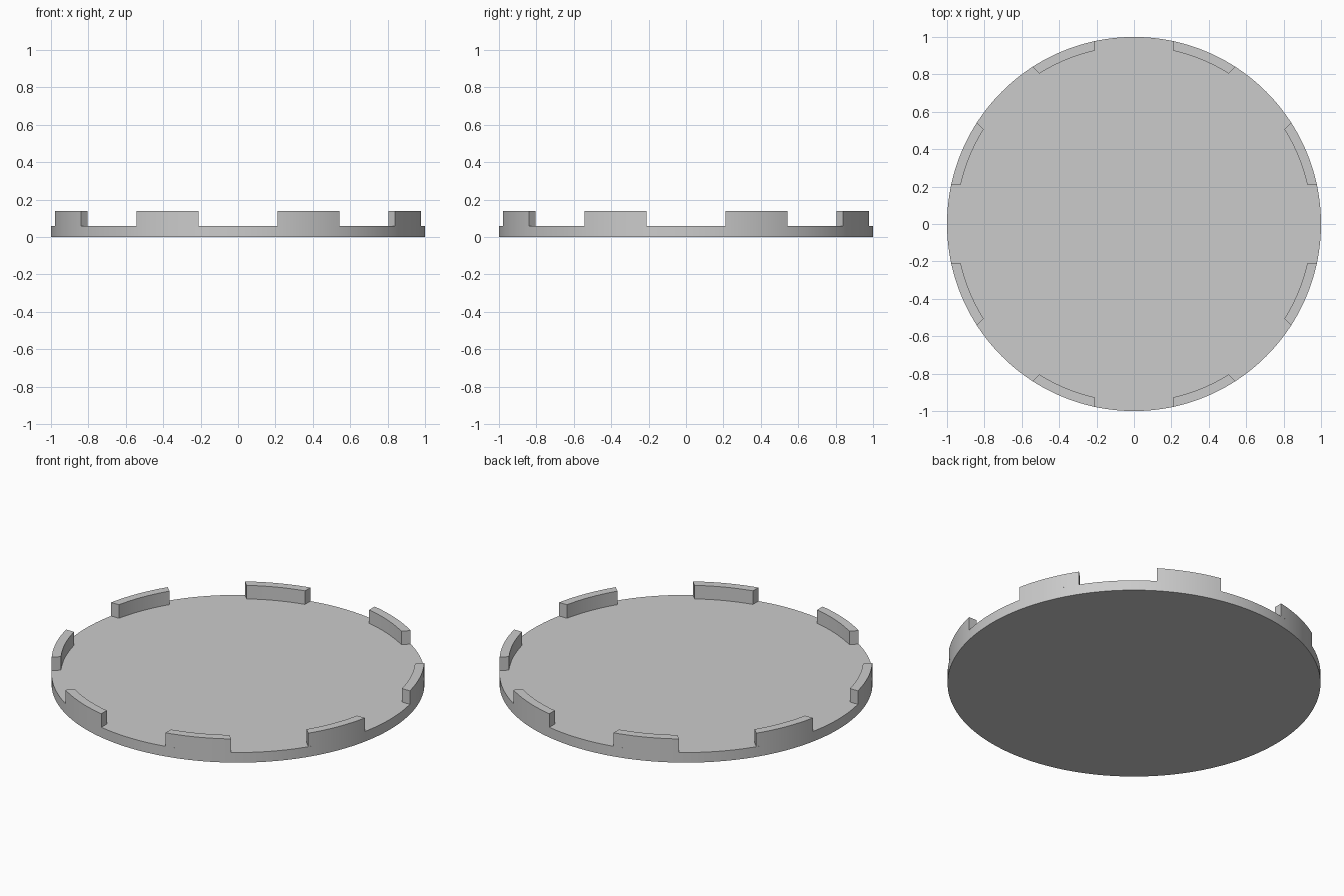
import bpy
import bmesh
from math import asin, cos, radians, sin, tau

cube = bpy.data.objects.get("Cube")
if cube:
    bpy.data.objects.remove(cube, do_unlink=True)

RADIUS = 1.0
INNER_RADIUS = 0.95
BASE_TOP = 0.06
TAB_TOP = 0.14
GAP_HALF = 0.21      # half width of the straight slots between tabs
TAB_COUNT = 8
DISC_SIDES = 192
TAB_STEPS = 12

grey = bpy.data.materials.new("light_grey")
grey.use_nodes = True
grey.diffuse_color = (0.6, 0.6, 0.6, 1)
grey.node_tree.nodes["Principled BSDF"].inputs["Base Color"].default_value = (0.6, 0.6, 0.6, 1)


def extrude_outline(name, outline, bottom, top):
    """Raise a flat outline into a solid with smooth curves and sharp corners."""
    bm = bmesh.new()
    face = bm.faces.new([bm.verts.new((x, y, bottom)) for x, y in outline])
    raised = bmesh.ops.extrude_face_region(bm, geom=[face], use_keep_orig=True)
    for item in raised["geom"]:
        if isinstance(item, bmesh.types.BMVert):
            item.co.z = top
    bmesh.ops.recalc_face_normals(bm, faces=bm.faces)
    mesh = bpy.data.meshes.new(name)
    bm.to_mesh(mesh)
    bm.free()
    mesh.materials.append(grey)
    mesh.shade_smooth()
    mesh.set_sharp_from_angle(angle=radians(30))
    obj = bpy.data.objects.new(name, mesh)
    bpy.context.collection.objects.link(obj)
    return obj


def arc(radius, start, end, steps):
    """Points along an arc, both ends included."""
    angles = [start + (end - start) * i / steps for i in range(steps + 1)]
    return [(radius * cos(a), radius * sin(a)) for a in angles]


# Round base plate
extrude_outline("base_disc", arc(RADIUS, 0, tau, DISC_SIDES)[:-1], 0, BASE_TOP)

# Raised rim tabs, with ends parallel to the slots between them
pitch = tau / TAB_COUNT
outer_trim = asin(GAP_HALF / RADIUS)
inner_trim = asin(GAP_HALF / INNER_RADIUS)
for i in range(TAB_COUNT):
    start, end = i * pitch, (i + 1) * pitch
    outline = arc(RADIUS, start + outer_trim, end - outer_trim, TAB_STEPS)
    outline += arc(INNER_RADIUS, end - inner_trim, start + inner_trim, TAB_STEPS)
    extrude_outline(f"rim_tab_{i + 1}", outline, BASE_TOP, TAB_TOP)
